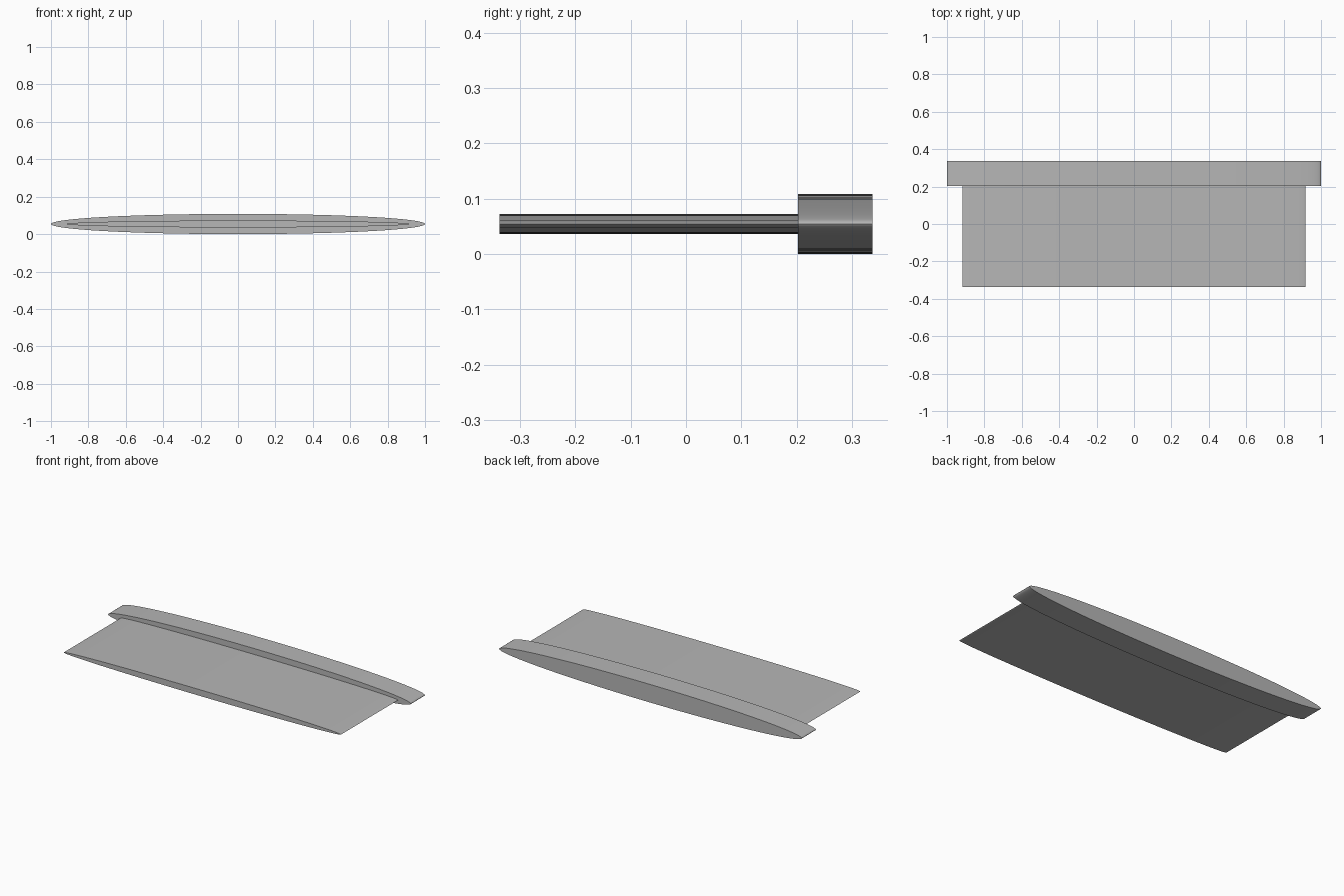
import bpy
import math

# Remove the default cube
cube = bpy.data.objects.get("Cube")
if cube:
    bpy.data.objects.remove(cube, do_unlink=True)

# Single plain grey
grey = bpy.data.materials.new("plain_grey")
grey.use_nodes = True
colour = (0.47, 0.47, 0.47, 1)
grey.diffuse_color = colour
bsdf = next(n for n in grey.node_tree.nodes if n.type == 'BSDF_PRINCIPLED')
bsdf.inputs["Base Color"].default_value = colour

MID_Z = 0.054


def elliptic_bar(name, half_width, half_height, y0, y1):
    """Flat elliptical cylinder running along y."""
    bpy.ops.mesh.primitive_cylinder_add(
        vertices=96, radius=1, depth=1, end_fill_type='NGON',
        location=(0, (y0 + y1) / 2, MID_Z), rotation=(math.pi / 2, 0, 0))
    bar = bpy.context.object
    bar.name = name
    bar.scale = (half_width, half_height, y1 - y0)
    bpy.ops.object.transform_apply(location=False, rotation=True, scale=True)
    bar.data.materials.append(grey)
    bpy.ops.object.shade_smooth_by_angle(angle=math.radians(40))
    return bar


# Thin insert, then the wider rim behind it
elliptic_bar("insert_plug", 0.917, 0.0185, -0.337, 0.202)
elliptic_bar("rear_rim", 1.0, 0.054, 0.202, 0.337)
